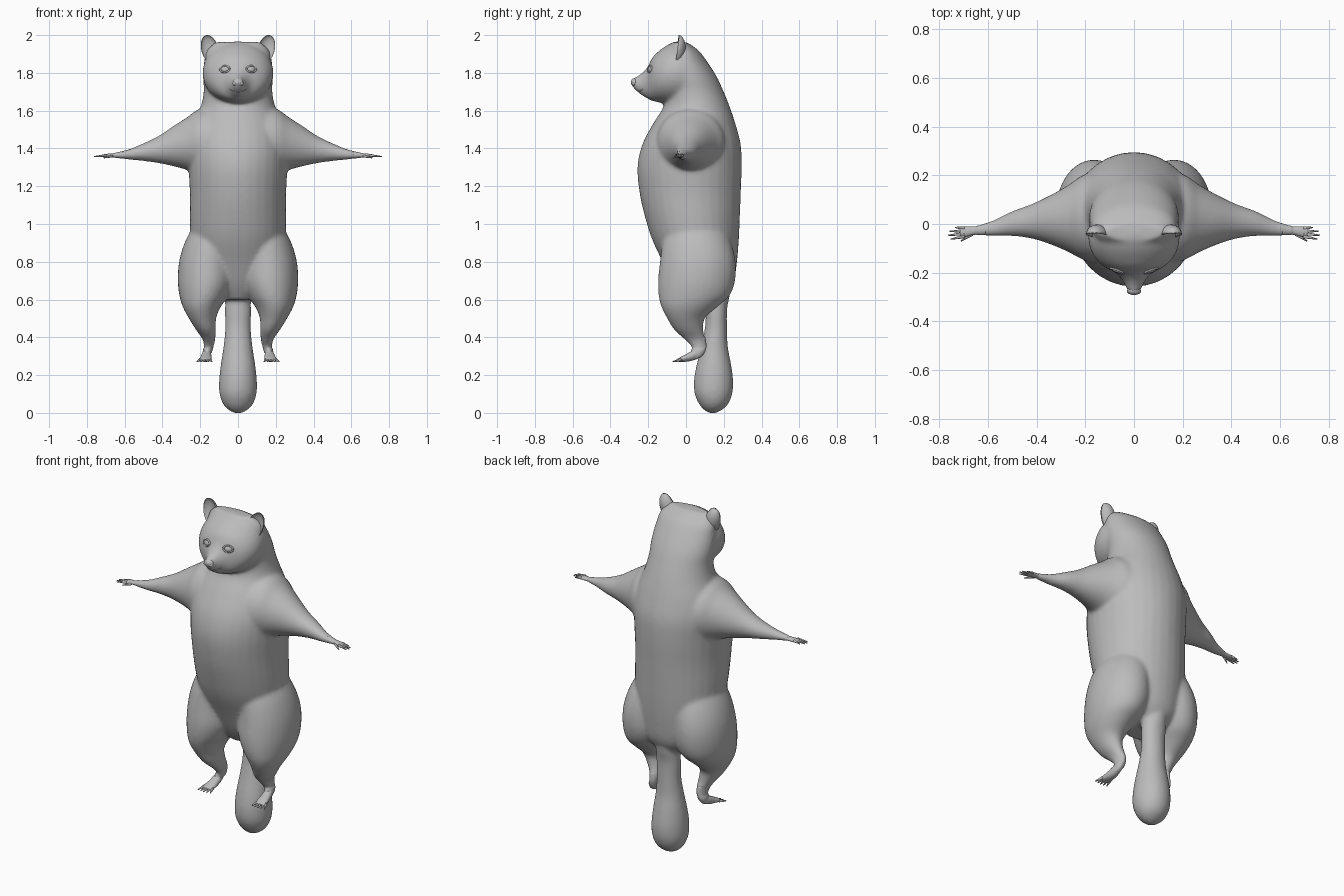
import bpy, bmesh, math
from mathutils import Vector, Matrix
from mathutils.bvhtree import BVHTree

if "Cube" in bpy.data.objects:
    bpy.data.objects.remove(bpy.data.objects["Cube"])

fur = bpy.data.materials.new("plain grey")
fur.use_nodes = True
GREY = (0.5, 0.5, 0.5, 1)
fur.diffuse_color = GREY
fur.node_tree.nodes["Principled BSDF"].inputs["Base Color"].default_value = GREY


def finish(bm, name):
    bmesh.ops.recalc_face_normals(bm, faces=bm.faces)
    mesh = bpy.data.meshes.new(name)
    bm.to_mesh(mesh)
    bm.free()
    mesh.materials.append(fur)
    mesh.shade_smooth()
    ob = bpy.data.objects.new(name, mesh)
    bpy.context.collection.objects.link(ob)
    return ob


def spline(rows, steps):
    """Smoothly interpolate rows of numbers."""
    out = []
    for i in range(len(rows) - 1):
        a, b, c, d = (rows[max(0, min(len(rows) - 1, i + k))] for k in (-1, 0, 1, 2))
        for s in range(steps):
            t = s / steps
            out.append([q + t / 2 * (r - p + t * (2*p - 5*q + 4*r - w + t * (3*(q - r) + w - p)))
                        for p, q, r, w in zip(a, b, c, d)])
    return out + [list(rows[-1])]


def loft(bm, axis, rows, flip=1, sides=32, steps=5):
    """Rows hold position along the axis, then low/high of the two cross axes."""
    rings = []
    for t, a0, a1, b0, b1 in spline(rows, steps):
        ring = []
        for k in range(sides):
            ang = math.tau * k / sides
            a = (a0 + a1) / 2 + (a1 - a0) / 2 * math.cos(ang)
            b = (b0 + b1) / 2 + (b1 - b0) / 2 * math.sin(ang)
            x, y, z = {"x": (t, a, b), "y": (a, t, b), "z": (a, b, t)}[axis]
            ring.append(bm.verts.new((x * flip, y, z)))
        rings.append(ring)
    for r, q in zip(rings, rings[1:]):
        for k in range(sides):
            n = (k + 1) % sides
            bm.faces.new((r[k], r[n], q[n], q[k]))
    bm.faces.new(rings[0])
    bm.faces.new(rings[-1])


def ball(bm, centre, radii, rot=Matrix()):
    m = Matrix.Translation(centre) @ rot @ Matrix.Diagonal((*radii, 1))
    return bmesh.ops.create_uvsphere(bm, u_segments=20, v_segments=12, radius=1, matrix=m)["verts"]


def digit(bm, start, end, r):
    """A tapering claw-tipped finger or toe."""
    a, b = Vector(start), Vector(end)
    rot = (b - a).to_track_quat("Z", "Y").to_matrix().to_4x4()
    m = Matrix.Translation((a + b) / 2) @ rot
    bmesh.ops.create_cone(bm, cap_ends=True, segments=8, radius1=r, radius2=r * 0.3,
                          depth=(b - a).length, matrix=m)


# Body: overlapping volumes fused into one skin
bm = bmesh.new()
torso = [(0.6, 0.1, -0.02, 0.2), (0.68, 0.19, -0.07, 0.25), (0.8, 0.23, -0.125, 0.27),
         (0.92, 0.25, -0.18, 0.28), (1.03, 0.255, -0.215, 0.285), (1.16, 0.255, -0.245, 0.29),
         (1.3, 0.262, -0.257, 0.295), (1.42, 0.265, -0.232, 0.29), (1.53, 0.24, -0.175, 0.262),
         (1.62, 0.198, -0.12, 0.232), (1.7, 0.182, -0.11, 0.2), (1.78, 0.185, -0.12, 0.163),
         (1.86, 0.18, -0.12, 0.112), (1.92, 0.165, -0.1, 0.065), (1.963, 0.12, -0.07, 0.0)]
loft(bm, "z", [(z, -w, w, f, b) for z, w, f, b in torso])
head = [(-0.29, 0.012, 1.735, 1.76), (-0.275, 0.026, 1.715, 1.775), (-0.24, 0.042, 1.685, 1.793),
        (-0.205, 0.07, 1.664, 1.83), (-0.18, 0.115, 1.652, 1.878), (-0.15, 0.152, 1.645, 1.91),
        (-0.1, 0.18, 1.636, 1.947), (-0.04, 0.188, 1.63, 1.968), (0.03, 0.175, 1.63, 1.95)]
loft(bm, "y", [(y, -w, w, lo, hi) for y, w, lo, hi in head])
tail = [(0.74, 0.03, 0.12, 0.235), (0.64, 0.06, 0.11, 0.235), (0.55, 0.07, 0.105, 0.218),
        (0.45, 0.068, 0.1, 0.217), (0.35, 0.077, 0.08, 0.222), (0.25, 0.092, 0.055, 0.24),
        (0.17, 0.1, 0.042, 0.25), (0.1, 0.098, 0.046, 0.245), (0.045, 0.078, 0.07, 0.222),
        (0.012, 0.045, 0.1, 0.185), (-0.003, 0.01, 0.13, 0.15)]
loft(bm, "z", [(z, -w, w, f, b) for z, w, f, b in tail])
leg = [(1.0, 0.11, 0.12, -0.1, 0.2), (0.9, 0.14, 0.143, -0.125, 0.24),
       (0.8, 0.16, 0.152, -0.138, 0.262), (0.7, 0.167, 0.152, -0.148, 0.26),
       (0.62, 0.18, 0.13, -0.145, 0.23), (0.56, 0.192, 0.1, -0.13, 0.165),
       (0.5, 0.188, 0.072, -0.1, 0.1), (0.44, 0.17, 0.053, -0.063, 0.092),
       (0.39, 0.154, 0.034, -0.01, 0.104), (0.35, 0.155, 0.026, 0.028, 0.11),
       (0.31, 0.162, 0.024, 0.03, 0.1)]
arm = [(0.08, -0.18, 0.23, 1.18, 1.62), (0.2, -0.15, 0.205, 1.25, 1.61),
       (0.27, -0.115, 0.16, 1.285, 1.565), (0.34, -0.085, 0.12, 1.305, 1.52),
       (0.42, -0.06, 0.082, 1.322, 1.467), (0.5, -0.05, 0.053, 1.333, 1.428),
       (0.58, -0.05, 0.015, 1.341, 1.396), (0.66, -0.047, -0.008, 1.349, 1.378)]
for s in (1, -1):
    loft(bm, "z", [(z, c - w, c + w, f, b) for z, c, w, f, b in leg], s)
    loft(bm, "x", arm, s)
body = finish(bm, "body")
remesh = body.modifiers.new("fuse", "REMESH")
remesh.mode = "VOXEL"
remesh.voxel_size = 0.009
remesh.use_smooth_shade = True
relax = body.modifiers.new("relax", "SMOOTH")
relax.factor = 0.5
relax.iterations = 14
graph = bpy.context.evaluated_depsgraph_get()
skin = bpy.data.meshes.new_from_object(body.evaluated_get(graph))
body.modifiers.clear()
body.data = skin
skin.shade_smooth()
tree = BVHTree.FromPolygons([v.co for v in skin.vertices], [p.vertices[:] for p in skin.polygons])


def on_face(x, z):
    """Point on the front of the skin."""
    return tree.ray_cast(Vector((x, -1, z)), Vector((0, 1, 0)))[:2]


for s, side in ((1, "left"), (-1, "right")):
    # Cupped ear, hollow toward the front
    bm = bmesh.new()
    rot = Matrix.Rotation(s * 0.3, 4, "Y") @ Matrix.Rotation(-0.12, 4, "X")
    for v in ball(bm, (0, 0, 0), (0.046, 0.045, 0.082)):
        if v.co.y < 0:
            v.co.y *= -0.65
        v.co.y -= 0.03
    bm.transform(Matrix.Translation((s * 0.146, -0.018, 1.918)) @ rot)
    finish(bm, side + "_ear")

    # Eye with a raised almond lid
    spot, normal = on_face(s * 0.07, 1.82)
    face = normal.to_track_quat("Z", "Y").to_matrix().to_4x4()
    bm = bmesh.new()
    ball(bm, spot, (0.022, 0.015, 0.008), face)
    finish(bm, side + "_eye")
    bm = bmesh.new()
    rim = []
    for k in range(24):
        a = math.tau * k / 24
        rim.append([bm.verts.new(Vector(((0.027 + 0.005 * math.cos(b)) * math.cos(a),
                                         (0.017 + 0.005 * math.cos(b)) * math.sin(a),
                                         0.005 * math.sin(b))))
                    for b in (math.tau * j / 8 for j in range(8))])
    for k in range(24):
        for j in range(8):
            r, q, n = rim[k], rim[(k + 1) % 24], (j + 1) % 8
            bm.faces.new((r[j], q[j], q[n], r[n]))
    bm.transform(Matrix.Translation(spot) @ face)
    finish(bm, side + "_eyelid")

    # Hand with five fingers
    bm = bmesh.new()
    loft(bm, "x", [(0.61, -0.046, -0.004, 1.346, 1.386), (0.65, -0.044, -0.01, 1.351, 1.376),
                   (0.68, -0.05, -0.01, 1.352, 1.373), (0.705, -0.055, -0.012, 1.352, 1.37),
                   (0.715, -0.048, -0.018, 1.355, 1.367)], s, 16)
    for k, tip in enumerate((0.735, 0.757, 0.762, 0.752)):
        digit(bm, (s * 0.695, -0.018 - 0.011 * k, 1.363), (s * tip, -0.014 - 0.016 * k, 1.357), 0.008)
    digit(bm, (s * 0.665, -0.042, 1.36), (s * 0.71, -0.07, 1.35), 0.008)
    finish(bm, side + "_hand")

    # Foot with five toes
    bm = bmesh.new()
    loft(bm, "z", [(0.4, 0.128, 0.186, -0.005, 0.103), (0.36, 0.132, 0.178, 0.028, 0.108),
                   (0.33, 0.14, 0.186, 0.028, 0.104), (0.305, 0.145, 0.187, 0.01, 0.09),
                   (0.29, 0.15, 0.185, 0.01, 0.07)], s, 16)
    loft(bm, "y", [(0.085, 0.152, 0.178, 0.3, 0.33), (0.05, 0.142, 0.19, 0.282, 0.336),
                   (0.01, 0.14, 0.198, 0.272, 0.316), (-0.03, 0.14, 0.206, 0.27, 0.295),
                   (-0.045, 0.148, 0.2, 0.272, 0.286)], s, 16)
    for k in range(5):
        digit(bm, (s * (0.148 + 0.013 * k), -0.025, 0.282),
              (s * (0.137 + 0.02 * k), -0.072 + 0.004 * abs(k - 2), 0.271), 0.009)
    finish(bm, side + "_foot")

# Nose pad and nostrils
bm = bmesh.new()
ball(bm, (0, -0.272, 1.75), (0.028, 0.02, 0.022))
for s in (1, -1):
    ball(bm, (s * 0.017, -0.276, 1.744), (0.012, 0.012, 0.011))
finish(bm, "nose")

# Mouth: a thin lip line following the muzzle
curve = bpy.data.curves.new("mouth", "CURVE")
curve.dimensions = "3D"
curve.bevel_depth = 0.0025
line = curve.splines.new("POLY")
line.points.add(14)
for k, p in enumerate(line.points):
    x = (k - 7) / 7 * 0.045
    p.co = (*on_face(x, 1.7 + 6 * x * x)[0], 1)
curve.materials.append(fur)
bpy.context.collection.objects.link(bpy.data.objects.new("mouth", curve))
